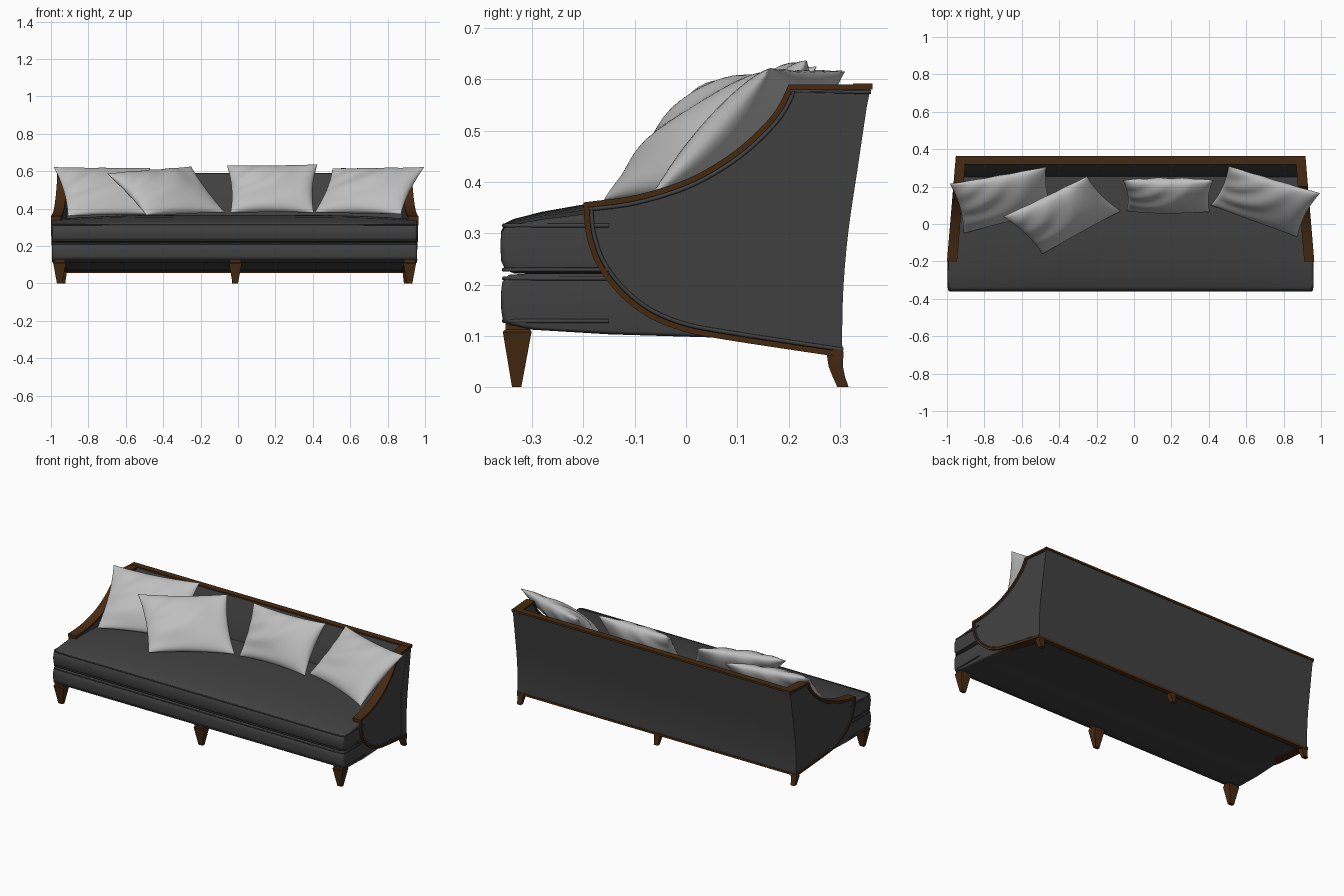
import bpy, bmesh, math
from mathutils import Vector

if "Cube" in bpy.data.objects:
    bpy.data.objects.remove(bpy.data.objects["Cube"])

CX = -0.018          # centre line of the sofa frame


def material(name, rgb):
    m = bpy.data.materials.new(name)
    m.diffuse_color = (*rgb, 1)
    m.use_nodes = True
    m.node_tree.nodes["Principled BSDF"].inputs["Base Color"].default_value = m.diffuse_color
    return m


FABRIC = material("charcoal fabric", (0.052, 0.052, 0.053))
WOOD = material("dark walnut", (0.062, 0.023, 0.006))
PILLOW = material("light grey fabric", (0.52, 0.52, 0.52))


def finish(name, bm, mat, angle=35):
    bmesh.ops.remove_doubles(bm, verts=bm.verts, dist=1e-5)
    bmesh.ops.recalc_face_normals(bm, faces=bm.faces)
    me = bpy.data.meshes.new(name)
    bm.to_mesh(me)
    bm.free()
    me.materials.append(mat)
    ob = bpy.data.objects.new(name, me)
    bpy.context.collection.objects.link(ob)
    bpy.ops.object.select_all(action='DESELECT')
    ob.select_set(True)
    bpy.context.view_layer.objects.active = ob
    bpy.ops.object.shade_smooth_by_angle(angle=math.radians(angle))
    return ob


def loft(name, rings, mat, angle=35):
    """Skin closed rings of equal length and cap both ends."""
    bm = bmesh.new()
    vs = [[bm.verts.new(p) for p in r] for r in rings]
    n = len(vs[0])
    for a, b in zip(vs, vs[1:]):
        for i in range(n):
            bm.faces.new((a[i], a[(i + 1) % n], b[(i + 1) % n], b[i]))
    bm.faces.new(vs[0])
    bm.faces.new(vs[-1])
    return finish(name, bm, mat, angle)


def tube(name, pts, r, mat):
    cu = bpy.data.curves.new(name, 'CURVE')
    cu.dimensions = '3D'
    cu.bevel_depth, cu.bevel_resolution = r, 2
    sp = cu.splines.new('POLY')
    sp.points.add(len(pts) - 1)
    for q, p in zip(sp.points, pts):
        q.co = (*p, 1)
    cu.materials.append(mat)
    ob = bpy.data.objects.new(name, cu)
    bpy.context.collection.objects.link(ob)
    bpy.ops.object.select_all(action='DESELECT')
    ob.select_set(True)
    bpy.context.view_layer.objects.active = ob
    bpy.ops.object.convert(target='MESH')


def smooth(pts, k=5):
    """Catmull-Rom through 2D points."""
    P = [Vector(p) for p in pts]
    P = [2 * P[0] - P[1]] + P + [2 * P[-1] - P[-2]]
    out = []
    for i in range(1, len(P) - 2):
        a, b, c, d = P[i - 1:i + 3]
        for j in range(k):
            t = j / k
            out.append(0.5 * (2 * b + (c - a) * t + (2 * a - 5 * b + 4 * c - d) * t * t
                              + (3 * b - a - 3 * c + d) * t ** 3))
    return out + [P[-2]]


def inset(path, d):
    out = []
    for i, p in enumerate(path):
        t = (path[min(i + 1, len(path) - 1)] - path[max(i - 1, 0)]).normalized()
        out.append(p + Vector((-t.y, t.x)) * d)
    return out


def half_width(y):
    return min(0.982, 0.98 - (y + 0.2) * 0.084)


# Arm outlines in (y, z)
top = smooth([(0.2, 0.59), (0.178, 0.545), (0.14, 0.5), (0.08, 0.45), (0, 0.405), (-0.1, 0.374), (-0.2, 0.36)])
under = smooth([(-0.2, 0.36), (-0.195, 0.3), (-0.175, 0.24), (-0.135, 0.185), (-0.08, 0.14), (-0.01, 0.11),
                (0.08, 0.092), (0.304, 0.058)])
back_edge = smooth([(0.304, 0.06), (0.306, 0.18), (0.316, 0.3), (0.335, 0.43), (0.358, 0.585)], 4)
edge = [Vector((0.36, 0.59))] + top + under[1:]

for s, side in ((-1, "left"), (1, "right")):
    def at(p, dx):
        return (CX + s * (half_width(p[0]) + dx), p[0], p[1])
    # upholstered arm panel
    prof = inset(edge, 0.006) + back_edge[1:-1]
    loft(side + "_arm_panel", [[at(p, -0.004) for p in prof], [at(p, -0.046) for p in prof]], FABRIC)
    # wooden edging round the arm
    loft(side + "_arm_trim", [[at(o, 0.002), at(i, 0.002), at(i, -0.052), at(o, -0.052)]
                              for o, i in zip(edge, inset(edge, 0.011))], WOOD)
    tube(side + "_arm_piping", [at(p, -0.003) for p in inset(edge, 0.015)], 0.004, FABRIC)

# Sofa back with curved outer face
back = back_edge + [Vector((0.322, 0.585)), Vector((0.285, 0.47)), Vector((0.25, 0.35)), Vector((0.25, 0.07))]
loft("sofa_back", [[(CX + s * (half_width(p.x) - 0.003), p.x, p.y) for p in back] for s in (-1, 1)], FABRIC)


def box(name, x, y, z, mat):
    loft(name, [[(CX + s * x, y[0], z[0]), (CX + s * x, y[1], z[0]),
                 (CX + s * x, y[1], z[1]), (CX + s * x, y[0], z[1])] for s in (-1, 1)], mat)


box("back_top_rail", 0.935, (0.325, 0.363), (0.58, 0.592), WOOD)
box("back_bottom_rail", 0.938, (0.28, 0.307), (0.057, 0.07), WOOD)


def cushion(name, sec, r, crown):
    """Rounded slab with section sec in (y, z), ends rounded by r."""
    ys, zs = [p[0] for p in sec], [p[1] for p in sec]
    yc, zc = (min(ys) + max(ys)) / 2, (min(zs) + max(zs)) / 2
    hy, hz = max(ys) - yc, max(zs) - zc
    ends = [(math.sin(a), 1 - math.cos(a)) for a in [i * math.pi / 10 for i in range(6)]]
    stations = [(-1, *e) for e in reversed(ends)] + [(t / 8, 0, 0) for t in range(-7, 8)] + [(1, *e) for e in ends]
    rings = []
    for t, sx, d in stations:
        ring = []
        for y, z in sec:
            w = half_width(y) - 0.006
            x = t * (w - r) + (math.copysign(r * sx, t) if sx else 0)
            if z > zc:
                z -= crown * t ** 4 * (z - zc) / hz
            k = d * r
            ring.append((CX + x, yc + (y - yc) * (1 - k / hy), zc + (z - zc) * (1 - k / hz)))
        rings.append(ring)
    loft(name, rings, FABRIC, 50)


cushion("seat_cushion", [(-0.335, 0.222), (-0.352, 0.228), (-0.36, 0.245), (-0.362, 0.275), (-0.36, 0.305),
                         (-0.352, 0.32), (-0.335, 0.328), (-0.28, 0.342), (-0.2, 0.356), (-0.08, 0.365),
                         (0.08, 0.367), (0.27, 0.362), (0.27, 0.222)], 0.015, 0.022)
cushion("seat_base", [(-0.345, 0.122), (-0.357, 0.13), (-0.36, 0.15), (-0.361, 0.18), (-0.358, 0.205),
                      (-0.345, 0.219), (-0.3, 0.222), (0.28, 0.222), (0.295, 0.068), (0.05, 0.097),
                      (-0.15, 0.103), (-0.3, 0.112)], 0.012, 0.0)

# Piping along the front edges
for name, z in (("cushion_top_piping", 0.315), ("cushion_bottom_piping", 0.229),
                ("base_top_piping", 0.212), ("base_bottom_piping", 0.129)):
    half = [(0.95, -0.355), (0.966, -0.351), (0.974, -0.34), (0.974, -0.15)]
    pts = [(CX - x, y, z) for x, y in reversed(half)] + [(CX + x, y, z) for x, y in half]
    tube(name, pts, 0.004, FABRIC)


def leg(name, x, secs):
    """secs: (z, y centre, half depth, half width)"""
    loft(name, [[(x - w, y - d, z), (x + w, y - d, z), (x + w, y + d, z), (x - w, y + d, z)]
                for z, y, d, w in secs], WOOD, 20)


for i, x in enumerate((-0.936, 0.004, 0.936)):
    leg("front_leg_%d" % (i + 1), CX + x, [(0, -0.33, 0.009, 0.014), (0.108, -0.329, 0.028, 0.034),
                                           (0.112, -0.328, 0.024, 0.03), (0.13, -0.328, 0.024, 0.03)])
for i, x in enumerate((-0.918, 0, 0.918)):
    leg("back_leg_%d" % (i + 1), CX + x, [(0, 0.306, 0.011, 0.013), (0.02, 0.298, 0.012, 0.015),
                                          (0.04, 0.292, 0.014, 0.018), (0.072, 0.289, 0.016, 0.021)])


def pillow(name, tl, tr, br, bl, thick, seed):
    """Stuffed square stretched between four corner points."""
    tl, tr, br, bl = map(Vector, (tl, tr, br, bl))
    nrm = (tr - tl + br - bl).cross(tl - bl + tr - br).normalized()
    n = 28
    bm = bmesh.new()
    for s in (-1, 1):
        g = []
        for i in range(n + 1):
            row = []
            for j in range(n + 1):
                u = math.sin((i / n - 0.5) * math.pi)
                v = math.sin((j / n - 0.5) * math.pi)
                uu = u * (1 - 0.07 * (1 - v * v))
                vv = v * (1 - 0.07 * (1 - u * u))
                a, b = (uu + 1) / 2, (vv + 1) / 2
                p = (bl * (1 - a) + br * a) * (1 - b) + (tl * (1 - a) + tr * a) * b
                f = max(0, (1 - u * u) * (1 - v * v))
                fold = 0.006 * math.sin(7 * u * v + 5 * (u - v) + seed) * f ** 0.5
                row.append(bm.verts.new(p + nrm * s * (thick * f ** 0.5 + fold)))
            g.append(row)
        for i in range(n):
            for j in range(n):
                bm.faces.new((g[i][j], g[i + 1][j], g[i + 1][j + 1], g[i][j + 1]))
    finish(name, bm, PILLOW, 60)


pillow("far_left_pillow", (-0.985, 0.215, 0.622), (-0.47, 0.305, 0.617), (-0.43, 0.07, 0.37), (-0.91, -0.05, 0.36), 0.06, 0)
pillow("left_pillow", (-0.70, 0.04, 0.588), (-0.25, 0.255, 0.625), (-0.07, 0.07, 0.38), (-0.49, -0.16, 0.365), 0.065, 1)
pillow("middle_pillow", (-0.06, 0.235, 0.632), (0.425, 0.235, 0.637), (0.405, 0.065, 0.378), (-0.04, 0.07, 0.378), 0.065, 2)
pillow("right_pillow", (0.505, 0.31, 0.615), (0.995, 0.165, 0.622), (0.872, -0.07, 0.37), (0.41, 0.10, 0.38), 0.06, 3)
